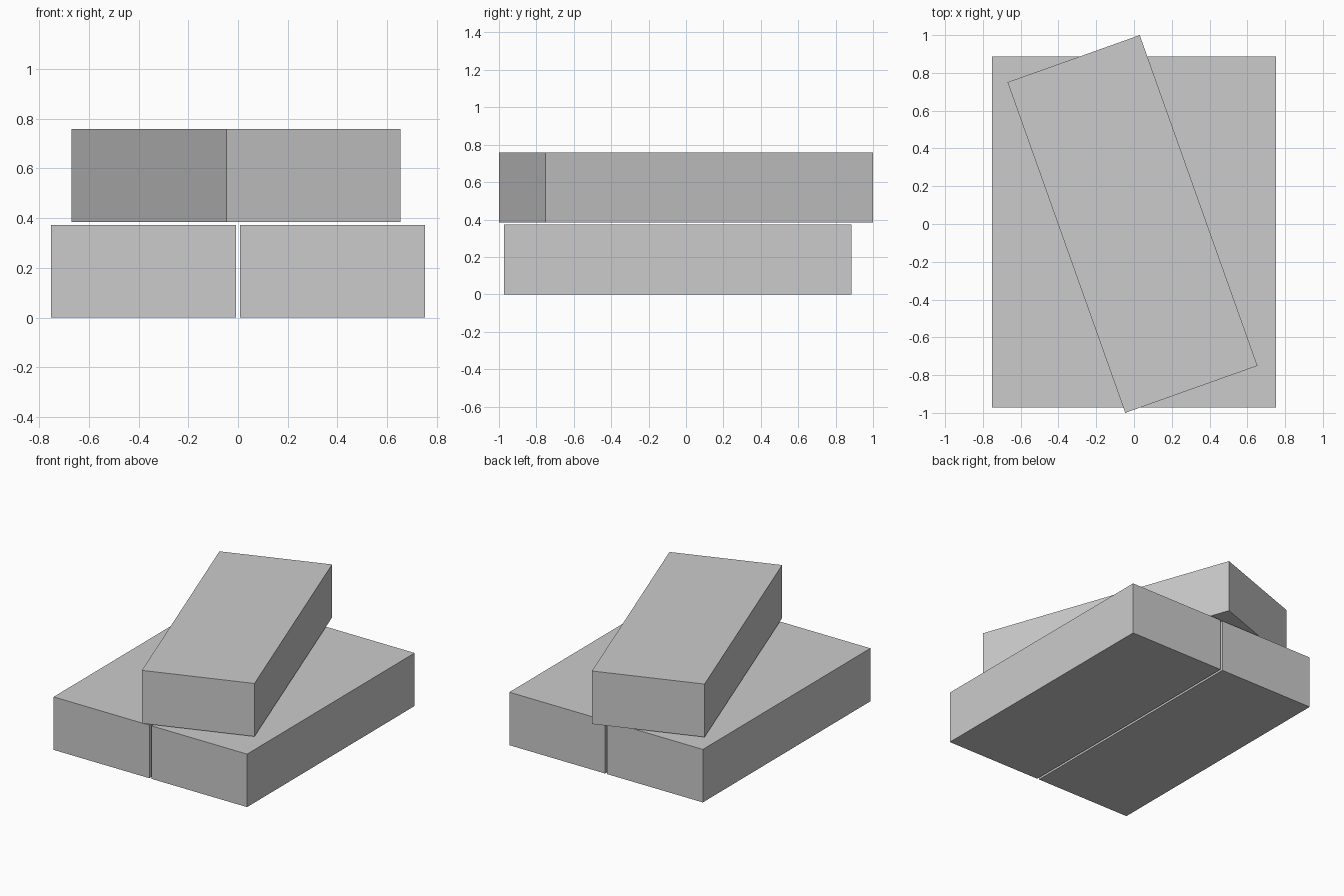
import bpy
from math import radians

if "Cube" in bpy.data.objects:
    bpy.data.objects.remove(bpy.data.objects["Cube"])

# All three bricks share one size
SIZE = (0.743, 1.858, 0.372)


def brick(name, centre, turn=0.0):
    bpy.ops.mesh.primitive_cube_add(size=1, location=centre, rotation=(0, 0, radians(turn)))
    obj = bpy.context.object
    obj.name = name
    obj.scale = SIZE
    return obj


# Two bricks side by side with a thin gap between them
for name, side in (("lower_brick_left", -1), ("lower_brick_right", 1)):
    brick(name, (side * 0.3795, -0.043, SIZE[2] / 2))

# One brick laid at an angle across the gap, slightly raised
brick("upper_brick", (-0.008, 0, 0.571), 19.6)
